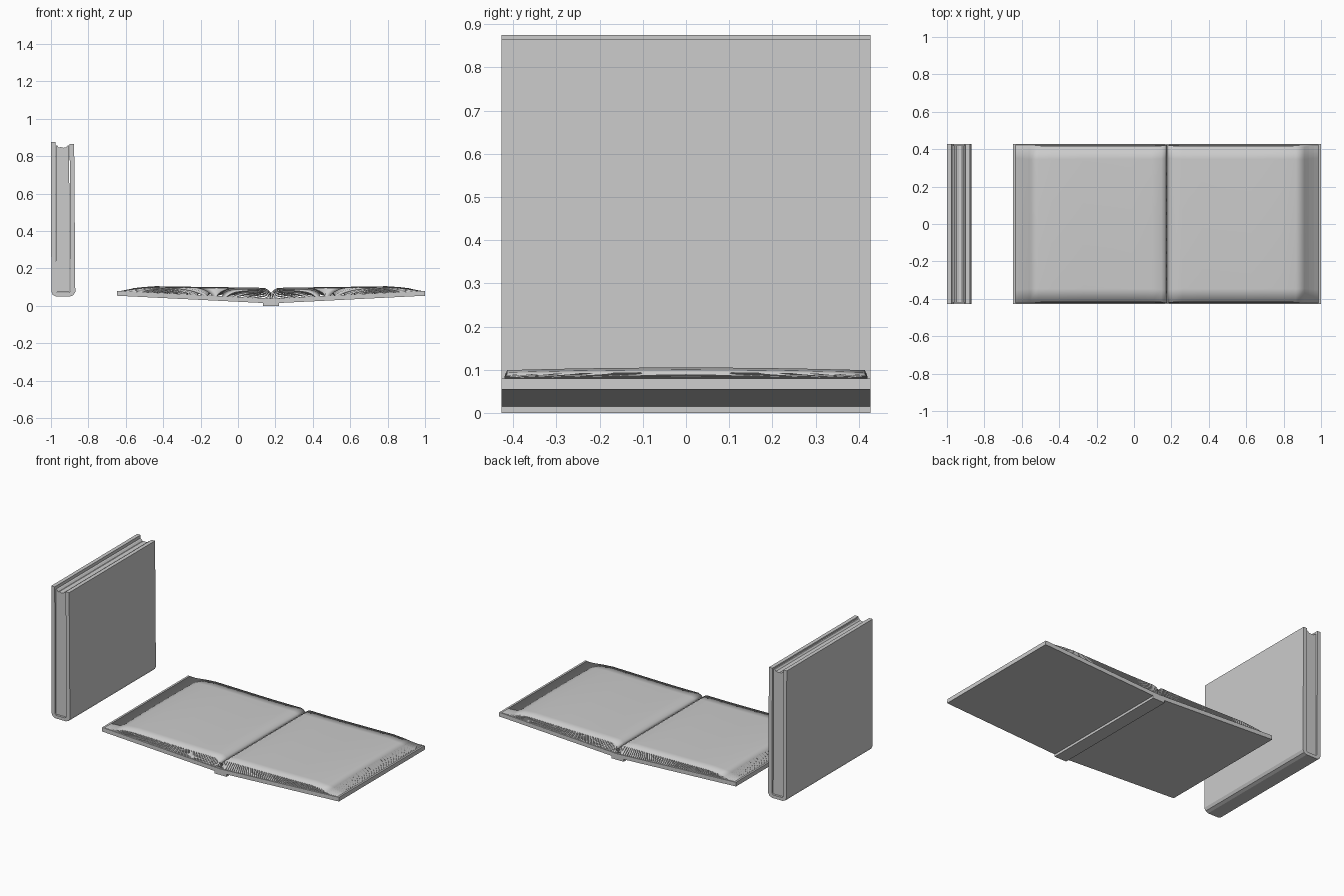
import bpy

if "Cube" in bpy.data.objects:
    bpy.data.objects.remove(bpy.data.objects["Cube"])

CX = 0.177   # centre line of the open book
HALF = 0.427  # half height of the covers along y


def finish(name, verts, faces, smooth=False):
    mesh = bpy.data.meshes.new(name)
    mesh.from_pydata(verts, [], faces)
    mesh.update()
    obj = bpy.data.objects.new(name, mesh)
    bpy.context.collection.objects.link(obj)
    if smooth:
        mesh.polygons.foreach_set("use_smooth", [True] * len(mesh.polygons))
    return obj


def extrude(name, profile, y0, y1):
    """Extrude a counter-clockwise x-z outline along y."""
    n = len(profile)
    verts = [(x, y, z) for y in (y0, y1) for x, z in profile]
    faces = [tuple(range(n)), tuple(range(2 * n - 1, n - 1, -1))]
    faces += [(i, i + n, (i + 1) % n + n, (i + 1) % n) for i in range(n)]
    return finish(name, verts, faces)


def interp(points, d):
    for (a, za), (b, zb) in zip(points, points[1:]):
        if d <= b:
            return za + (zb - za) * (d - a) / (b - a)
    return points[-1][1]


# Closed book: U-shaped case with a rounded spine at the bottom
case = [(-1, 0.875), (-0.998, 0.075), (-0.99, 0.058), (-0.972, 0.05),
        (-0.898, 0.05), (-0.879, 0.058), (-0.87, 0.075), (-0.876, 0.865),
        (-0.9, 0.865), (-0.896, 0.078), (-0.906, 0.07), (-0.965, 0.07),
        (-0.974, 0.078), (-0.976, 0.875)]
extrude("closed_cover", case, -HALF, HALF)

# Closed book: page block with wavy fore edge
block = [(-0.972, 0.073), (-0.9, 0.073), (-0.903, 0.858), (-0.911, 0.858),
         (-0.92, 0.848), (-0.935, 0.845), (-0.948, 0.849), (-0.957, 0.846),
         (-0.966, 0.856), (-0.973, 0.858)]
extrude("closed_pages", block, -HALF + 0.008, HALF - 0.008)

# Open book: spine strip under the covers
extrude("open_spine", [(CX - 0.042, 0), (CX + 0.042, 0), (CX + 0.042, 0.02),
                       (CX - 0.042, 0.02)], -HALF, HALF)

TOP = [(0, 0.07), (0.012, 0.084), (0.03, 0.094), (0.08, 0.098), (0.3, 0.1),
       (0.62, 0.105), (0.69, 0.1), (0.74, 0.094)]
BOTTOM = [(0, 0.038), (0.824, 0.08)]
STEPS = [0, 0.012, 0.03, 0.08, 0.19, 0.3, 0.45, 0.62, 0.69, 0.74]
SHEETS, ROWS = 16, 12

for side, label in ((-1, "left"), (1, "right")):
    # Open book: slanted cover board
    board = [(CX, 0.013), (CX + side * 0.824, 0.054),
             (CX + side * 0.823, 0.08), (CX, 0.038)]
    extrude("open_cover_" + label, board if side > 0 else board[::-1],
            -HALF, HALF)

    # Open book: fanned stack of thin curved sheets
    verts, faces = [], []
    cols = len(STEPS)
    for k in range(SHEETS):
        f = (k + 0.5) / (SHEETS - 0.5)
        length = 0.812 - 0.075 * f
        base = len(verts)
        for r in range(ROWS + 1):
            v = 2 * r / ROWS - 1
            for s in STEPS:
                d = s / 0.74 * length
                low = interp(BOTTOM, d)
                z = low + (interp(TOP, s) - low) * f
                z -= 0.006 * f * v * v * min(1, d / 0.1)
                inset = 0.005 + 0.007 * f * min(1, d / 0.05)
                verts.append((CX + side * (d + 0.001), v * (HALF - inset), z))
        for r in range(ROWS):
            for c in range(cols - 1):
                a = base + r * cols + c
                q = (a, a + 1, a + cols + 1, a + cols)
                faces.append(q if side > 0 else q[::-1])
    pages = finish("open_pages_" + label, verts, faces, smooth=True)
    thick = pages.modifiers.new("paper_thickness", 'SOLIDIFY')
    thick.thickness = 0.0015
    thick.offset = -1
